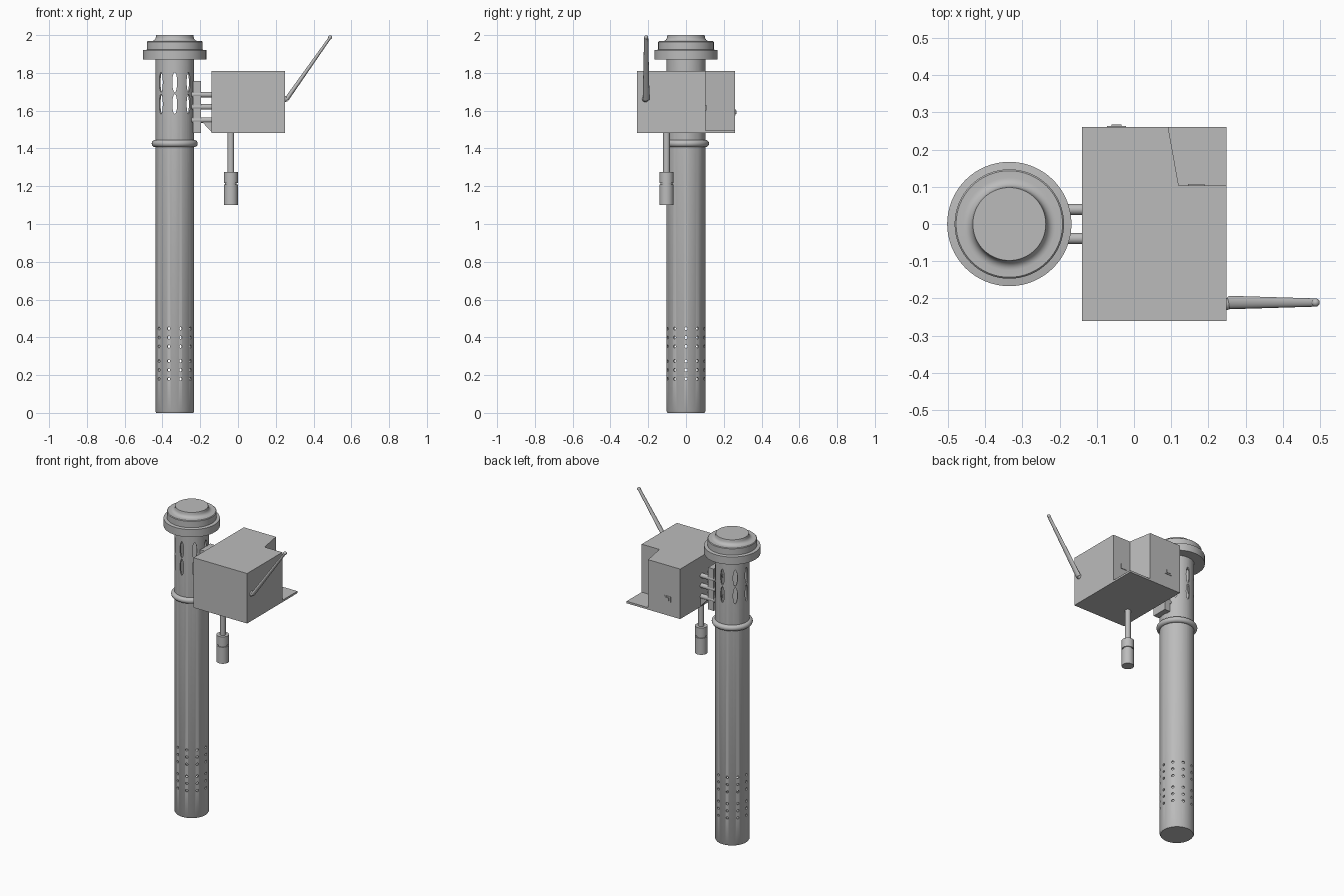
import bpy, bmesh
from math import radians, cos, sin, pi
from mathutils import Matrix, Vector

cube = bpy.data.objects.get("Cube")
if cube:
    bpy.data.objects.remove(cube, do_unlink=True)

grey = bpy.data.materials.new("plain grey")
grey.use_nodes = True
tone = (0.5, 0.5, 0.5, 1)
grey.diffuse_color = tone
grey.node_tree.nodes["Principled BSDF"].inputs["Base Color"].default_value = tone

AXIS = Vector((-0.335, 0, 0))
TUBE_R = 0.103


def finish(bm, name, smooth=True):
    bmesh.ops.recalc_face_normals(bm, faces=bm.faces)
    mesh = bpy.data.meshes.new(name)
    bm.to_mesh(mesh)
    bm.free()
    mesh.materials.append(grey)
    ob = bpy.data.objects.new(name, mesh)
    bpy.context.collection.objects.link(ob)
    if smooth:
        shade(ob)
    return ob


def shade(ob):
    bpy.ops.object.select_all(action='DESELECT')
    ob.select_set(True)
    bpy.context.view_layer.objects.active = ob
    bpy.ops.object.shade_smooth_by_angle(angle=radians(35))


def lathe(name, profile, centre, closed=False, steps=64, smooth=True):
    """Spin (radius, height) points around a vertical axis."""
    bm = bmesh.new()
    verts = [bm.verts.new((r, 0, z)) for r, z in profile]
    pairs = list(zip(verts, verts[1:]))
    if closed:
        pairs.append((verts[-1], verts[0]))
    edges = [bm.edges.new(p) for p in pairs]
    bmesh.ops.spin(bm, geom=verts + edges, axis=(0, 0, 1), cent=(0, 0, 0),
                   angle=2 * pi, steps=steps, use_merge=True)
    bmesh.ops.remove_doubles(bm, verts=bm.verts, dist=1e-5)
    bmesh.ops.translate(bm, verts=bm.verts, vec=centre)
    return finish(bm, name, smooth)


def box(name, low, high):
    low, high = Vector(low), Vector(high)
    bm = bmesh.new()
    bmesh.ops.create_cube(bm, size=1, matrix=Matrix.Translation((low + high) / 2)
                          @ Matrix.Diagonal((*(high - low), 1)))
    return finish(bm, name, False)


def prism(name, points, offset):
    """Extrude a flat outline along the offset."""
    bm = bmesh.new()
    face = bm.faces.new([bm.verts.new(p) for p in points])
    out = bmesh.ops.extrude_face_region(bm, geom=[face], use_keep_orig=True)
    moved = [g for g in out["geom"] if isinstance(g, bmesh.types.BMVert)]
    bmesh.ops.translate(bm, verts=moved, vec=offset)
    return finish(bm, name, False)


def add_cone(bm, start, end, r1, r2, segments=24, squash=1):
    start, end = Vector(start), Vector(end)
    axis = end - start
    rot = axis.to_track_quat('Z', 'Y').to_matrix().to_4x4()
    bmesh.ops.create_cone(bm, cap_ends=True, segments=segments, radius1=r1, radius2=r2,
                          depth=axis.length, matrix=Matrix.Translation((start + end) / 2)
                          @ rot @ Matrix.Diagonal((1, squash, 1, 1)))


# Hollow tube
tube = lathe("tube", [(0, 0), (0.098, 0), (TUBE_R, 0.008), (TUBE_R, 1.89),
                      (0.094, 1.89), (0.094, 0.02), (0, 0.02)], AXIS, smooth=False)

# Cutter for the small round holes and the tall oval slots
bm = bmesh.new()


def radial_hole(angle, z, half_width, half_height):
    matrix = (Matrix.Translation(AXIS + Vector((0, 0, z))) @ Matrix.Rotation(angle, 4, 'Z')
              @ Matrix.Translation((0.1, 0, 0)) @ Matrix.Diagonal((1, half_width, half_height, 1))
              @ Matrix.Rotation(pi / 2, 4, 'Y'))
    bmesh.ops.create_cone(bm, cap_ends=True, segments=16, radius1=1, radius2=1,
                          depth=0.05, matrix=matrix)


for z in (0.18, 0.227, 0.274, 0.352, 0.399, 0.446):
    for k in range(10):
        radial_hole(k * pi / 5, z, 0.008, 0.008)
for z in (1.635, 1.75):
    for k in range(8):
        radial_hole(k * pi / 4, z, 0.013, 0.053)
cutter = finish(bm, "hole_cutter", False)
cutter.hide_render = True
cut = tube.modifiers.new("holes", 'BOOLEAN')
cut.operation = 'DIFFERENCE'
cut.solver = 'EXACT'
cut.object = cutter
bpy.ops.object.select_all(action='DESELECT')
tube.select_set(True)
bpy.context.view_layer.objects.active = tube
bpy.ops.object.modifier_apply(modifier="holes")
bpy.data.objects.remove(cutter, do_unlink=True)
shade(tube)

# Rounded collar
collar = [(0.103 + 0.019 * cos(a), 1.426 + 0.019 * sin(a))
          for a in (2 * pi * i / 16 for i in range(16))]
lathe("collar", collar, AXIS, closed=True)

# Stepped cap with a concave fillet below its crown
fillet = [(0.124 - 0.024 * sin(a), 1.992 - 0.024 * cos(a))
          for a in (pi / 2 * i / 6 for i in range(7))]
lathe("cap", [(0, 1.87), (0.167, 1.87), (0.167, 1.92), (0.147, 1.923), (0.147, 1.964),
              (0.143, 1.968)] + fillet + [(0.098, 2.0), (0, 2.0)], AXIS)

# Instrument housing with a cut-out corner over a shelf
X0, X1, Y, Z0, Z1 = -0.14, 0.248, 0.26, 1.483, 1.81
prism("housing", [(X0, -Y, Z0), (X1, -Y, Z0), (X1, 0.104, Z0), (0.12, 0.104, Z0),
                  (0.092, Y, Z0), (X0, Y, Z0)], (0, 0, Z1 - Z0))
prism("shelf", [(0.12, 0.104, Z0), (X1, 0.104, Z0), (X1, Y, Z0), (0.092, Y, Z0)],
      (0, 0, 0.013))
box("notch_plate", (0.145, 0.103, 1.6), (0.19, 0.108, 1.63))

# Socket on the back
box("socket_base", (-0.072, 0.258, 1.575), (-0.022, 0.263, 1.61))
box("socket_key", (-0.06, 0.26, 1.583), (-0.034, 0.267, 1.602))

# Mounting bracket, rods and gussets
box("bracket_plate", (-0.237, -0.052, 1.483), (-0.197, 0.052, 1.757))
for side in (-1, 1):
    bm = bmesh.new()
    y = side * 0.039
    for z in (1.685, 1.62, 1.55):
        add_cone(bm, (-0.247, y, z), (-0.135, y, z), 0.015, 0.015)
    finish(bm, "right_rods" if side < 0 else "left_rods")
    prism("gusset", [(-0.19, y - 0.01, 1.54), (-0.135, y - 0.01, 1.54),
                     (-0.135, y - 0.01, 1.483)], (0, 0.02, 0))

# Hanging probe
lathe("probe", [(0, 1.10), (0.037, 1.10), (0.037, 1.208), (0.031, 1.208), (0.031, 1.217),
                (0.037, 1.217), (0.037, 1.276), (0.018, 1.276), (0.018, 1.485), (0, 1.485)],
      (-0.038, -0.103, 0), steps=32)

# Tilted antenna with its pivot
base, tip = Vector((0.257, -0.211, 1.66)), Vector((0.488, -0.211, 1.988))
bm = bmesh.new()
add_cone(bm, base, tip, 0.018, 0.011, squash=0.65)
bmesh.ops.create_uvsphere(bm, u_segments=20, v_segments=10, radius=0.011,
                          matrix=Matrix.Translation(tip))
finish(bm, "antenna")
bm = bmesh.new()
add_cone(bm, (0.24, -0.215, 1.662), (0.262, -0.215, 1.662), 0.02, 0.012)
finish(bm, "antenna_pivot")
